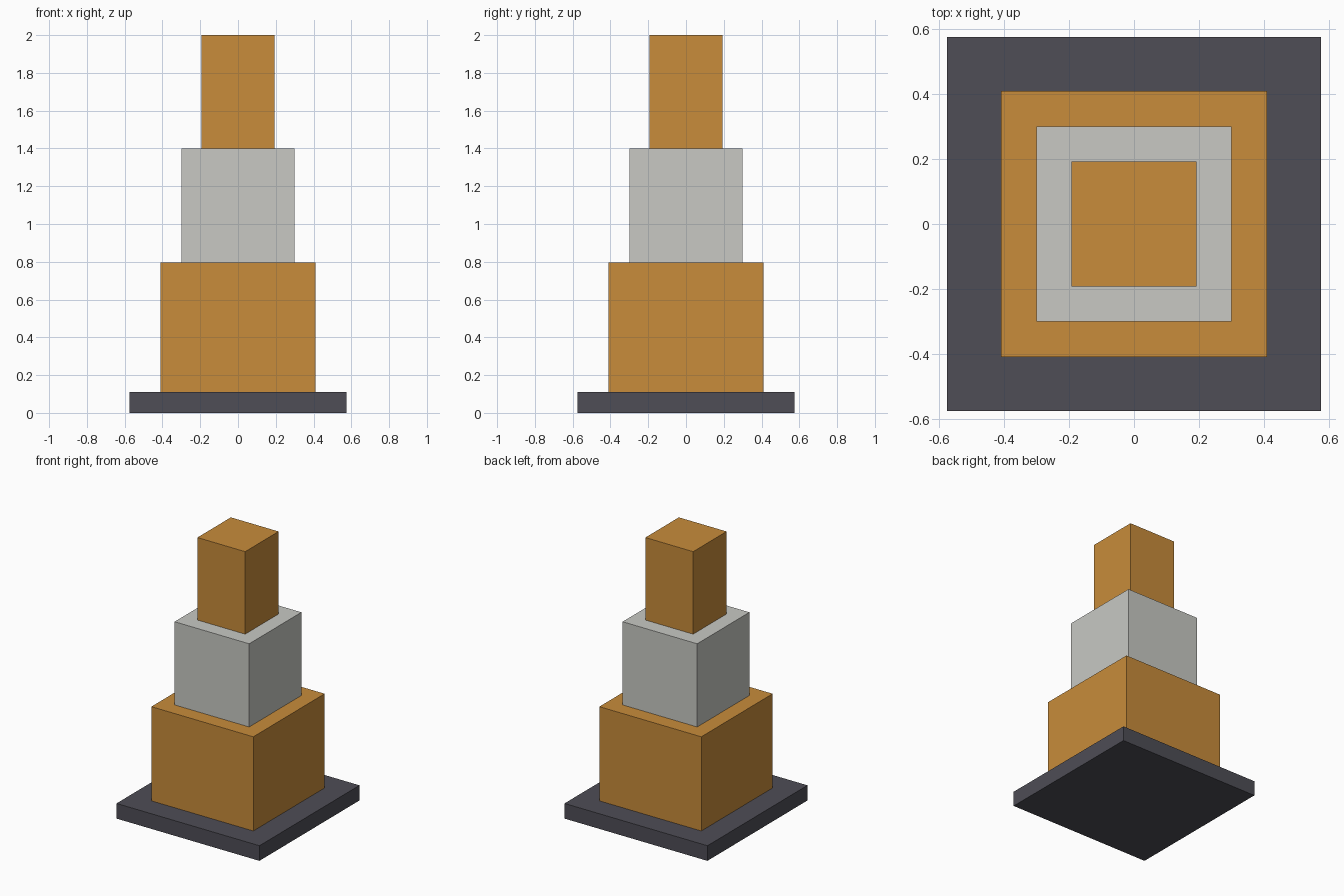
import bpy

default = bpy.data.objects.get("Cube")
if default:
    bpy.data.objects.remove(default, do_unlink=True)


def make_material(name, colour):
    mat = bpy.data.materials.new(name)
    mat.use_nodes = True
    mat.diffuse_color = colour
    mat.node_tree.nodes["Principled BSDF"].inputs["Base Color"].default_value = colour
    return mat


charcoal = make_material("charcoal", (0.077, 0.075, 0.093, 1))
amber = make_material("amber", (0.58, 0.262, 0.043, 1))
pale_grey = make_material("pale_grey", (0.58, 0.584, 0.552, 1))


def add_block(name, width, bottom, top, mat):
    """Square block centred on the vertical axis."""
    bpy.ops.mesh.primitive_cube_add(size=1, location=(0, 0, (bottom + top) / 2))
    block = bpy.context.object
    block.name = name
    block.scale = (width, width, top - bottom)
    bpy.ops.object.transform_apply(location=False, rotation=False, scale=True)
    block.data.materials.append(mat)


# Stepped stack from the ground up: name, width, top height, colour
tiers = [
    ("base_plate", 1.15, 0.11, charcoal),
    ("lower_block", 0.82, 0.795, amber),
    ("middle_block", 0.60, 1.4, pale_grey),
    ("top_block", 0.384, 2.0, amber),
]
floor = 0
for name, width, top, mat in tiers:
    add_block(name, width, floor, top, mat)
    floor = top
